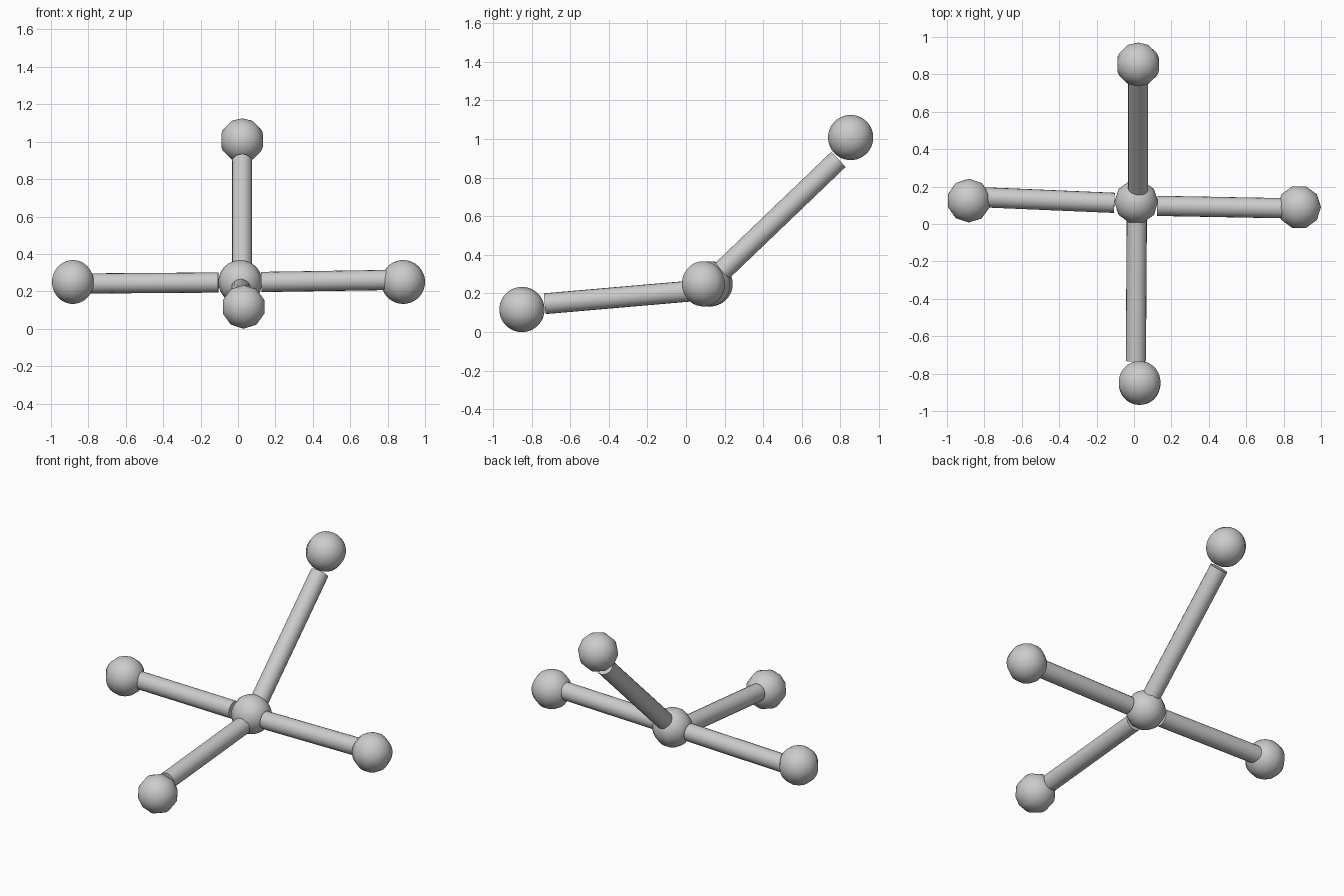
import bpy, math
from mathutils import Vector, Quaternion

if "Cube" in bpy.data.objects:
    bpy.data.objects.remove(bpy.data.objects["Cube"])

R_BALL, R_ROD = 0.117, 0.054


def smooth(obj, name):
    obj.name = name
    bpy.ops.object.shade_smooth_by_angle(angle=math.radians(40))


def ball(name, pos, axis=(0, 0, 1), spin=0):
    # ten meridians, many rings, pole along the given axis
    bpy.ops.mesh.primitive_uv_sphere_add(segments=10, ring_count=32, radius=R_BALL, location=pos)
    o = bpy.context.object
    o.rotation_mode = 'QUATERNION'
    tilt = Vector((0, 0, 1)).rotation_difference(Vector(axis))
    o.rotation_quaternion = tilt @ Quaternion((0, 0, 1), math.radians(spin))
    smooth(o, name)


def rod(name, a, b):
    # flat-ended cylinder between two points
    a, b = Vector(a), Vector(b)
    bpy.ops.mesh.primitive_cylinder_add(vertices=20, radius=R_ROD, depth=(b - a).length,
                                        location=(a + b) / 2)
    o = bpy.context.object
    o.rotation_mode = 'QUATERNION'
    o.rotation_quaternion = Vector((0, 0, 1)).rotation_difference(b - a)
    smooth(o, name)


# balls
ball("center_ball", (0.012, 0.118, 0.25), spin=90)
ball("left_ball", (-0.883, 0.125, 0.25))
ball("right_ball", (0.883, 0.09, 0.25), spin=18)
ball("front_ball", (0.03, -0.85, 0.117), (0, -1, 0.1))
ball("raised_ball", (0.022, 0.853, 1.008), (0, 0.72, 0.69))

# connecting rods
rod("left_rod", (-0.105, 0.113, 0.247), (-0.81, 0.143, 0.242))
rod("right_rod", (0.125, 0.097, 0.25), (0.82, 0.084, 0.261))
rod("front_rod", (0.015, 0.02, 0.212), (0.01, -0.732, 0.147))
rod("raised_rod", (0.022, 0.185, 0.315), (0.022, 0.79, 0.895))
